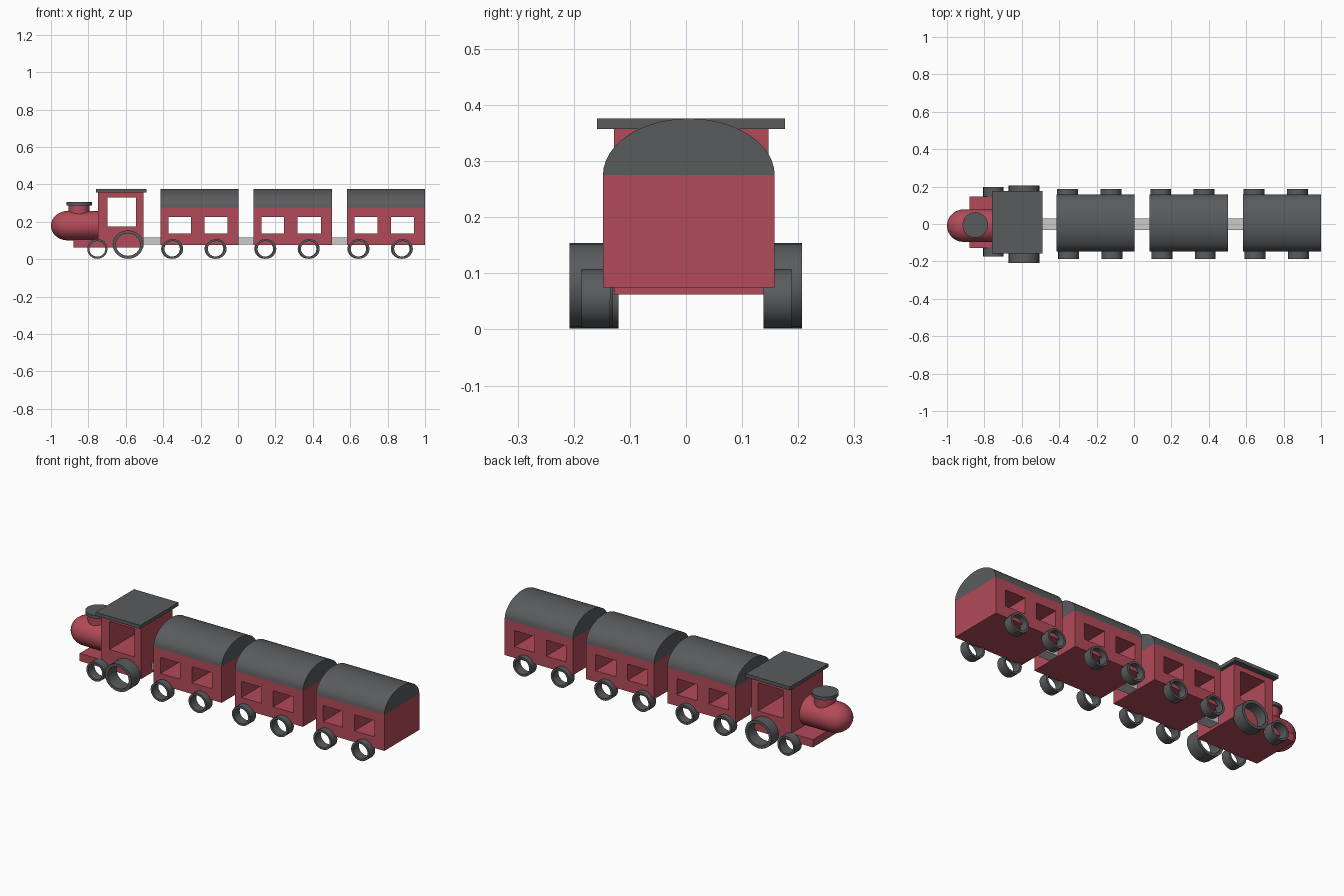
import bpy, bmesh, math
from mathutils import Matrix

if "Cube" in bpy.data.objects:
    bpy.data.objects.remove(bpy.data.objects["Cube"])


def material(name, color):
    m = bpy.data.materials.new(name)
    m.diffuse_color = color
    m.use_nodes = True
    m.node_tree.nodes["Principled BSDF"].inputs["Base Color"].default_value = m.diffuse_color
    return m


RED = material("red_paint", (0.45, 0.07, 0.10, 1))
DARK = material("dark_grey", (0.10, 0.105, 0.11, 1))


def finish(name, bm, mat=None, smooth=False):
    bmesh.ops.recalc_face_normals(bm, faces=bm.faces)
    me = bpy.data.meshes.new(name)
    bm.to_mesh(me)
    bm.free()
    ob = bpy.data.objects.new(name, me)
    bpy.context.collection.objects.link(ob)
    if mat:
        me.materials.append(mat)
    if smooth:
        bpy.ops.object.select_all(action='DESELECT')
        ob.select_set(True)
        bpy.context.view_layer.objects.active = ob
        bpy.ops.object.shade_smooth_by_angle(angle=math.radians(35))
    return ob


def box(name, x, y, z, mat=None):
    bm = bmesh.new()
    bmesh.ops.create_cube(bm, size=1)
    for v in bm.verts:
        for i, (a, b) in enumerate((x, y, z)):
            v.co[i] = (a + b) / 2 + v.co[i] * (b - a)
    return finish(name, bm, mat)


def lathe(name, profile, matrix, mat, steps=32, closed=False):
    # profile of (radius, height) points turned about local z
    bm = bmesh.new()
    pts = [bm.verts.new((r, 0, h)) for r, h in profile]
    edges = [bm.edges.new((a, b)) for a, b in zip(pts, pts[1:])]
    if closed:
        edges.append(bm.edges.new((pts[-1], pts[0])))
    bmesh.ops.spin(bm, geom=pts + edges, cent=(0, 0, 0), axis=(0, 0, 1),
                   angle=math.tau, steps=steps, use_merge=True)
    bmesh.ops.remove_doubles(bm, verts=bm.verts, dist=1e-5)
    bm.transform(matrix)
    return finish(name, bm, mat, True)


def wheel(name, x, y, rx, rz):
    # open ring, axis along y
    y0, y1 = y
    inner = 0.79
    turn = (Matrix.Translation((x, 0, rz + 0.002)) @ Matrix.Diagonal((rx, 1, rz, 1))
            @ Matrix.Rotation(-math.pi / 2, 4, 'X'))
    lathe(name, [(inner, y0), (1, y0), (1, y1), (inner, y1)], turn, DARK, 24, True)


def cut_windows(body, windows, z):
    # openings that run straight through from side to side
    for i, x in enumerate(windows):
        cutter = box(body.name + "_window_cutter", x, (-0.4, 0.4), z)
        cutter.hide_render = True
        mod = body.modifiers.new("window", 'BOOLEAN')
        mod.operation = 'DIFFERENCE'
        mod.solver = 'EXACT'
        mod.object = cutter
        bpy.context.view_layer.objects.active = body
        bpy.ops.object.modifier_apply(modifier=mod.name)
        bpy.data.objects.remove(cutter)


# Locomotive cab, base and roof
cab = box("cab", (-0.748, -0.505), (-0.128, 0.147), (0.062, 0.36), RED)
cut_windows(cab, [(-0.698, -0.545)], (0.175, 0.33))
box("engine_base", (-0.88, -0.74), (-0.128, 0.147), (0.062, 0.105), RED)
box("cab_roof", (-0.76, -0.488), (-0.159, 0.176), (0.357, 0.376), DARK)

# Boiler with rounded nose, axis along -x
nose = [(math.sin(a) * 0.082, 0.17 + math.cos(a) * 0.09)
        for a in [i * math.pi / 16 for i in range(9)]]
lathe("boiler", nose + [(0.082, 0), (0, 0)],
      Matrix.Translation((-0.74, -0.009, 0.179)) @ Matrix.Diagonal((1, 1.06, 0.96, 1))
      @ Matrix.Rotation(-math.pi / 2, 4, 'Y'), RED)

# Funnel neck and cap
seat = Matrix.Translation((-0.849, -0.005, 0))
lathe("funnel_neck", [(0, 0.21), (0.056, 0.21), (0.056, 0.292), (0, 0.292)], seat, RED)
lathe("funnel_cap", [(0, 0.288), (0.068, 0.288), (0.068, 0.306), (0, 0.306)], seat, DARK)

# Locomotive wheels
for side, ys, yl in (("front", (-0.175, -0.12), (-0.208, -0.13)),
                     ("back", (0.138, 0.198), (0.138, 0.207))):
    wheel(side + "_engine_small_wheel", -0.752, ys, 0.054, 0.053)
    wheel(side + "_engine_large_wheel", -0.588, yl, 0.082, 0.076)

# Carriages with couplers, arched roofs and wheels
for n, x in enumerate((-0.414, 0.084, 0.582)):
    end = x + 0.418
    box(f"coupler_{n}", (x - 0.1, x + 0.01), (-0.033, 0.03), (0.078, 0.116))
    body = box(f"carriage_{n}", (x, end), (-0.148, 0.158), (0.075, 0.275), RED)
    cut_windows(body, [(x + 0.042, x + 0.163), (x + 0.235, x + 0.359)], (0.137, 0.226))
    bm = bmesh.new()
    arch = [bm.verts.new((x, 0.005 + 0.153 * math.cos(a), 0.275 + 0.101 * math.sin(a)))
            for a in [i * math.pi / 24 for i in range(25)]]
    face = bm.faces.new(arch)
    ext = bmesh.ops.extrude_face_region(bm, geom=[face], use_keep_orig=True)
    bmesh.ops.translate(bm, vec=(end - x, 0, 0),
                        verts=[v for v in ext["geom"] if isinstance(v, bmesh.types.BMVert)])
    finish(f"carriage_roof_{n}", bm, DARK, True)
    for k, off in enumerate((0.062, 0.294)):
        for side, y, d in (("front", (-0.186, -0.135), 0.003), ("back", (0.138, 0.188), -0.003)):
            wheel(f"carriage_{n}_{side}_wheel_{k}", x + off + d, y, 0.056, 0.053)
